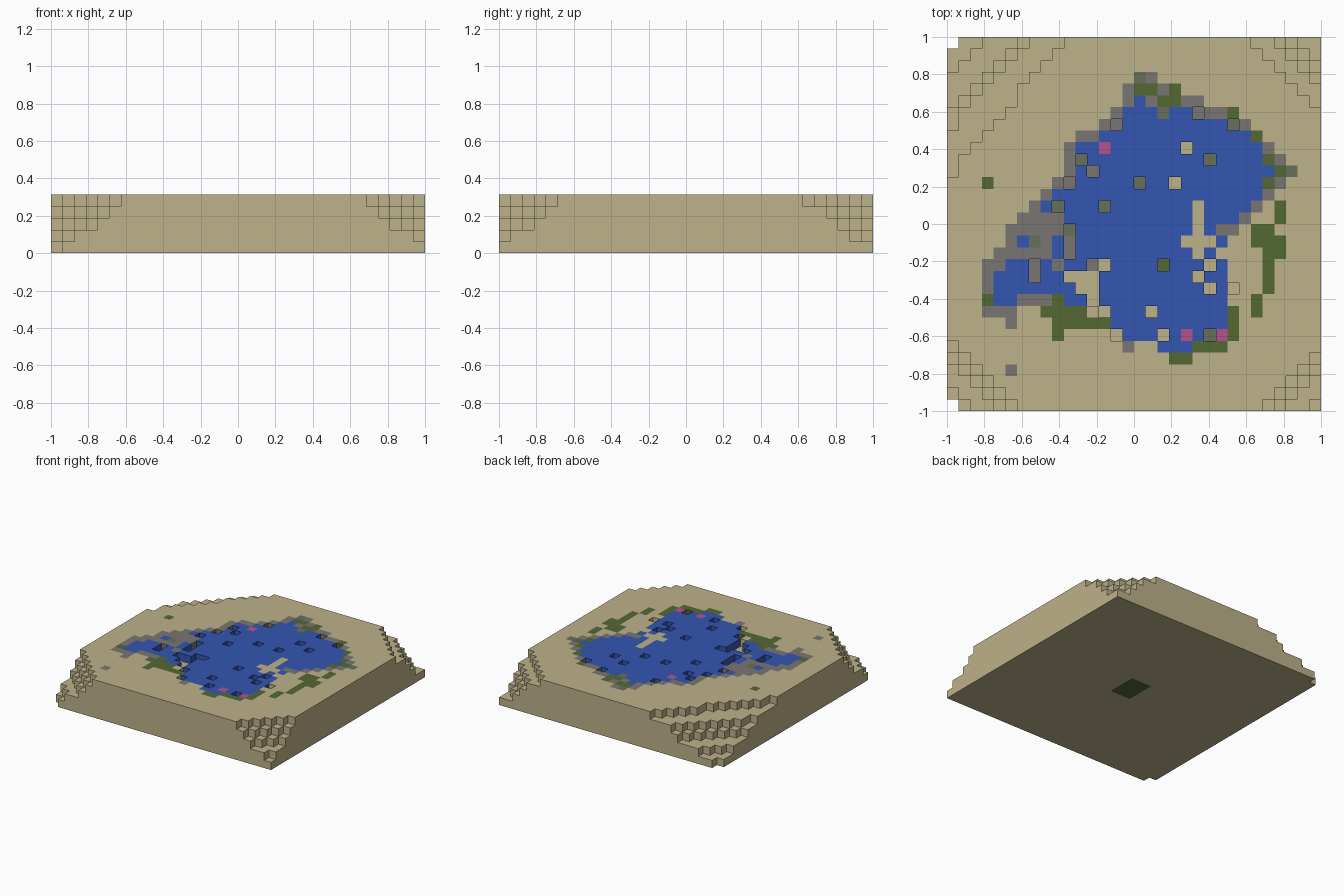
import bpy
import bmesh
import math

cube = bpy.data.objects.get("Cube")
if cube:
    bpy.data.objects.remove(cube, do_unlink=True)

N, TOP = 32, 5
S = 2 / N


def make_material(name, hexcode):
    rgb = [int(hexcode[i:i + 2], 16) / 255 for i in (0, 2, 4)]
    col = [((c + 0.055) / 1.055) ** 2.4 for c in rgb] + [1]
    mat = bpy.data.materials.new(name)
    mat.use_nodes = True
    mat.diffuse_color = col
    bsdf = mat.node_tree.nodes["Principled BSDF"]
    bsdf.inputs["Base Color"].default_value = col
    bsdf.inputs["Roughness"].default_value = 0.9
    return mat


PARTS = {
    "sand": ("sand_ground", "sand", "BEB28A"),
    "water": ("pond_water", "water_blue", "3456B2"),
    "stone": ("rim_stones", "stone_grey", "797572"),
    "plant": ("shore_plants", "plant_green", "546834"),
    "moss": ("mossy_stones", "moss_grey", "66705C"),
    "flower": ("pond_flowers", "flower_pink", "B2548C"),
}

# Ground plan: columns count from the left edge, rows from the back
CELLS = [(i, j) for j in range(N) for i in range(N)]
kind = {cell: "sand" for cell in CELLS}
sunk = set()


def inside(x, y, outline):
    hit = False
    for (ax, ay), (bx, by) in zip(outline, outline[1:] + outline[:1]):
        if (ay > y) != (by > y) and x < ax + (y - ay) / (by - ay) * (bx - ax):
            hit = not hit
    return hit


def fill(name, outline):
    for i, j in CELLS:
        if inside(i + 0.5, j + 0.5, outline):
            kind[i, j] = name


def place(name, boxes, pit=False):
    """Set boxes of blocks (column, row, width, depth); pits lie one step lower."""
    for x, y, *size in boxes:
        w, d = size or (1, 1)
        for cell in [(x + a, y + b) for a in range(w) for b in range(d)]:
            kind[cell] = name
            if pit:
                sunk.add(cell)


# Stony west bank, main pond and west inlet
fill("stone", [(8, 13), (10, 15), (11, 19), (13, 19), (13, 20), (9, 23),
               (6, 23), (6, 24), (4, 24), (3, 23), (3, 20), (5, 17)])
fill("water", [(16, 5.4), (17, 5.4), (21, 6.5), (25, 7.5), (27, 9.5), (28, 11.5),
               (27, 13.5), (25, 15.6), (21, 16.5), (20, 18), (22, 19.5), (24, 20.4),
               (24, 25.6), (21, 26.6), (18, 26.6), (15, 25.5), (13, 22.6), (13, 20),
               (11, 18.5), (11, 16), (8, 14.5), (11, 11.5), (11, 9.5), (15, 7)])
place("water", [(4, 20, 6, 2), (5, 19, 2, 1), (8, 19), (10, 19, 2, 1), (10, 21),
                (10, 22, 2, 1), (4, 22, 2, 1), (9, 17, 1, 2), (6, 17),
                (22, 16), (23, 17), (22, 18), (23, 19)])

# Stones rim the back half of the shore
rim = [(i, j) for i, j in CELLS if j < N // 2 and kind[i, j] == "sand" and any(
    kind.get(c) == "water" for c in ((i - 1, j), (i + 1, j), (i, j - 1), (i, j + 1)))]
place("stone", rim)
place("stone", [(17, 3), (15, 4), (18, 4), (20, 5, 2, 1), (28, 10), (28, 12),
                (23, 16, 2, 1), (5, 24), (5, 28), (15, 26)])

# Sand spit, plants, moss and flowers
place("sand", [(21, 14, 1, 3)])
place("plant", [(16, 4, 2, 1), (19, 4), (18, 5, 2, 1), (24, 6), (26, 8), (27, 10),
                (28, 11), (27, 12), (28, 14, 1, 2), (26, 16, 2, 1), (26, 17, 3, 1)])
place("plant", [(27, 18, 2, 1), (27, 19, 1, 3), (26, 22, 1, 2), (24, 23, 1, 3),
                (21, 26, 3, 1), (19, 27, 2, 1), (9, 22, 1, 4), (8, 23, 4, 1),
                (10, 24, 4, 1), (3, 12), (3, 22)])
place("moss", [(16, 3), (18, 6), (7, 17), (29, 11)])
place("flower", [(13, 9), (20, 25), (23, 25)])

# Gaps in the water showing the bed below
place("stone", [(21, 6), (14, 7), (12, 11), (10, 12), (10, 17, 1, 2),
                (7, 19, 1, 2), (12, 19)], pit=True)
place("moss", [(24, 7), (11, 10), (22, 10), (16, 12), (9, 14), (13, 14),
               (10, 16), (22, 25)], pit=True)
place("plant", [(18, 19)], pit=True)
place("sand", [(20, 9), (19, 12), (13, 19), (22, 19), (10, 20, 3, 1), (21, 20),
               (11, 21, 2, 1), (22, 21), (24, 21), (12, 22), (13, 23), (17, 23),
               (14, 25), (18, 25)], pit=True)

# Stepped corners: how far each layer is cut back along x and along y, bottom up
CORNERS = {
    (False, False): ((1, 3, 6, 7, 10), (1, 4, 6, 8, 12)),
    (True, False): ((0, 2, 4, 5, 6), (0, 2, 3, 4, 6)),
    (False, True): ((1, 2, 4, 5, 6), (1, 2, 4, 5, 7)),
    (True, True): ((0, 1, 3, 4, 5), (0, 1, 3, 4, 5)),
}


def height(i, j):
    """Number of stacked blocks at a column and row."""
    if (i, j) not in kind:
        return 0
    if (i, j) in sunk:
        return TOP - 1
    right, front = i >= N // 2, j >= N // 2
    cut_x, cut_y = CORNERS[right, front]
    u = (N - 1 - i if right else i) + 0.5
    v = (N - 1 - j if front else j) + 0.5
    for k in range(TOP):
        if cut_x[k] and u / cut_x[k] + v / cut_y[k] <= 1.01:
            return k
    return TOP


meshes = {name: bmesh.new() for name in PARTS}


def quad(name, corners):
    bm = meshes[name]
    bm.faces.new([bm.verts.new((x * S - 1, 1 - y * S, z * S)) for x, y, z in corners])


for i, j in CELLS:
    h, name = height(i, j), kind[i, j]
    if h == 0:
        continue
    # Top of the block
    quad(name, [(i, j + 1, h), (i + 1, j + 1, h), (i + 1, j, h), (i, j, h)])
    # Underside, with a patch of plants showing through the middle
    x, y = (i + 0.5) * S - 1, 1 - (j + 0.5) * S
    under = "plant" if math.hypot(x - 0.03, y) < 0.12 else "sand"
    quad(under, [(i, j, 0), (i + 1, j, 0), (i + 1, j + 1, 0), (i, j + 1, 0)])
    # Exposed sides, one block at a time
    ring = [(i, j), (i, j + 1), (i + 1, j + 1), (i + 1, j)]
    beside = [(i - 1, j), (i, j + 1), (i + 1, j), (i, j - 1)]
    for n, (a, b) in enumerate(zip(ring, ring[1:] + ring[:1])):
        for k in range(height(*beside[n]), h):
            side = name if k == h - 1 else "sand"
            quad(side, [(*a, k), (*b, k), (*b, k + 1), (*a, k + 1)])

for name, bm in meshes.items():
    part, colour, hexcode = PARTS[name]
    bmesh.ops.remove_doubles(bm, verts=bm.verts, dist=S / 100)
    mesh = bpy.data.meshes.new(part)
    bm.to_mesh(mesh)
    bm.free()
    mesh.materials.append(make_material(colour, hexcode))
    bpy.context.collection.objects.link(bpy.data.objects.new(part, mesh))
